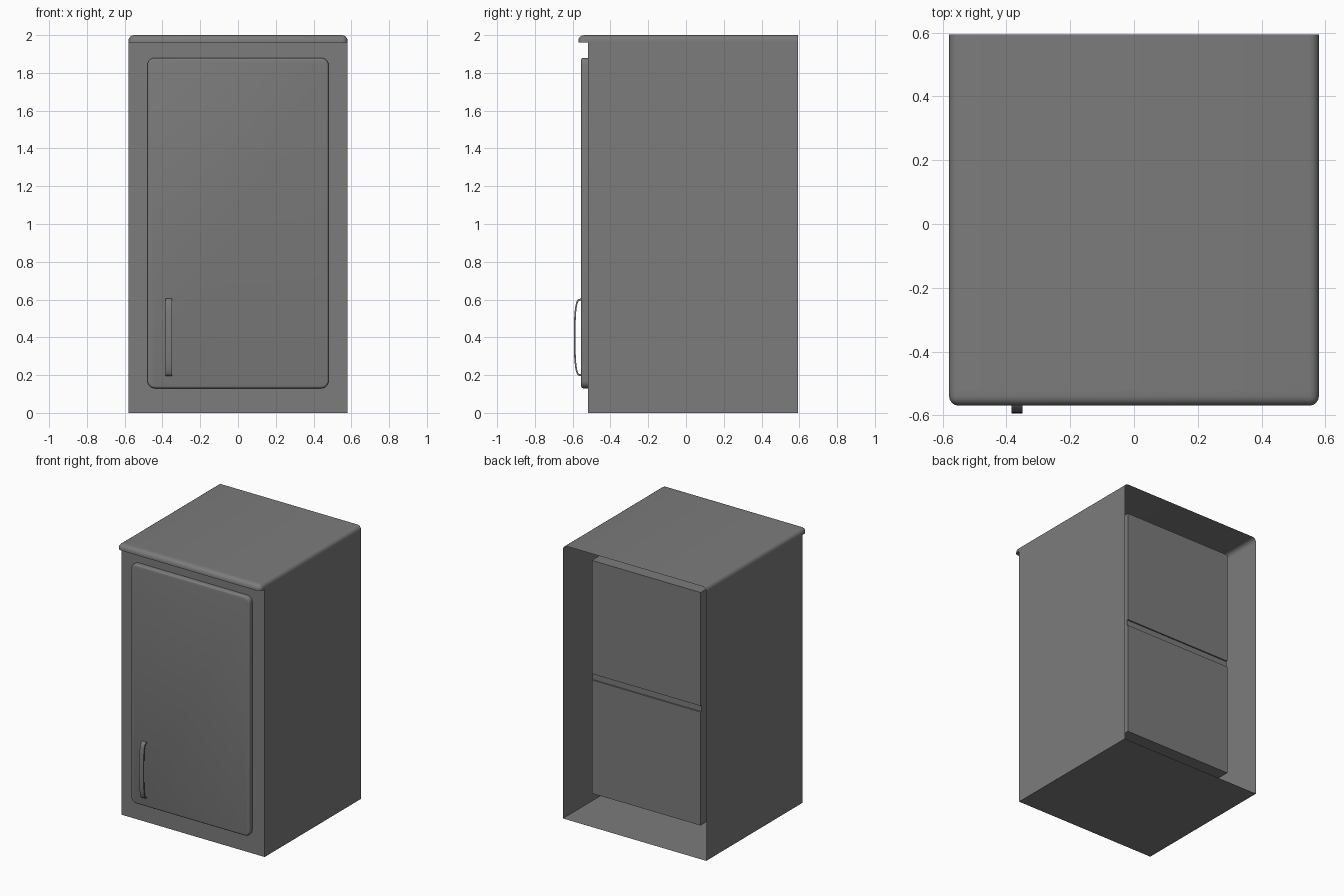
import bpy
import bmesh
import math
from mathutils import Vector

cube = bpy.data.objects.get("Cube")
if cube:
    bpy.data.objects.remove(cube, do_unlink=True)

# One grey finish for the whole cabinet
grey = bpy.data.materials.new("cabinet grey")
grey.use_nodes = True
GREY = (0.2, 0.2, 0.2, 1)
grey.diffuse_color = GREY
grey.node_tree.nodes["Principled BSDF"].inputs["Base Color"].default_value = GREY


def box(lo, hi):
    """Return a bmesh box between two corners."""
    bm = bmesh.new()
    bmesh.ops.create_cube(bm, size=1)
    lo, hi = Vector(lo), Vector(hi)
    for v in bm.verts:
        v.co = Vector([(lo[i] + hi[i]) / 2 + v.co[i] * (hi[i] - lo[i]) for i in range(3)])
    bm.normal_update()
    return bm


def bevel(bm, rule, width, segments):
    """Round every edge whose middle and direction satisfy the rule."""
    edges = []
    for e in bm.edges:
        a, b = (v.co for v in e.verts)
        if rule((a + b) / 2, (b - a).normalized()):
            edges.append(e)
    bmesh.ops.bevel(bm, geom=edges, offset=width, segments=segments,
                    profile=0.5, affect='EDGES')
    bm.normal_update()


def drop(bm, rule):
    """Delete faces chosen by centre and normal."""
    faces = [f for f in bm.faces if rule(f.calc_center_median(), f.normal)]
    bmesh.ops.delete(bm, geom=faces, context='FACES')


def finish(bm, name, smooth=True):
    mesh = bpy.data.meshes.new(name)
    bm.to_mesh(mesh)
    bm.free()
    mesh.materials.append(grey)
    obj = bpy.data.objects.new(name, mesh)
    bpy.context.collection.objects.link(obj)
    if smooth:
        bpy.ops.object.select_all(action='DESELECT')
        obj.select_set(True)
        bpy.context.view_layer.objects.active = obj
        bpy.ops.object.shade_smooth_by_angle(angle=math.radians(40))
    return obj


HALF, FRONT, BACK = 0.58, -0.52, 0.594
RIM, TOP = 1.96, 2.0

# Carcass: thin shell, open at the back and under the worktop
bm = box((-HALF, FRONT, 0), (HALF, BACK, RIM))
drop(bm, lambda c, n: n.y > 0.9 or n.z > 0.9)
finish(bm, "carcass", smooth=False)

# Worktop: rounded at the front and sides, hollow behind the front overhang
bm = box((-HALF, -0.57, RIM), (HALF, BACK, TOP))
bevel(bm, lambda m, d: m.y < 0.55 and (m.z > TOP - 0.001 or abs(d.z) > 0.9), 0.03, 4)
bmesh.ops.bisect_plane(bm, geom=bm.verts[:] + bm.edges[:] + bm.faces[:],
                       plane_co=(0, FRONT, 0), plane_no=(0, 1, 0))
bm.normal_update()
drop(bm, lambda c, n: n.y > 0.9 or (n.z < -0.9 and c.y > FRONT))
finish(bm, "worktop")

# Door: rounded corners and a softened front rim
bm = box((-0.48, -0.555, 0.13), (0.48, FRONT, 1.88))
bevel(bm, lambda m, d: abs(d.y) > 0.9, 0.04, 5)
bevel(bm, lambda m, d: m.y < -0.554, 0.012, 3)
finish(bm, "door")

# Inner compartments, closed at the back, with the shelf edge between them
for name, low, high in (("lower_compartment", 0.17, 1.0),
                        ("upper_compartment", 1.045, 1.875)):
    bm = box((-0.44, FRONT, low), (0.44, 0.46, high))
    drop(bm, lambda c, n: n.y < -0.9)
    finish(bm, name, smooth=False)
finish(box((-0.44, FRONT, 1.0), (0.44, 0.45, 1.045)), "shelf", smooth=False)

# Handle: a slim bowed strip
bm = bmesh.new()
STEPS, X, WIDE, THICK = 24, -0.367, 0.034, 0.009
rings = []
for i in range(STEPS + 1):
    t = math.pi * i / STEPS
    # flattened arch, outer and inner lines
    bow = math.sin(t) ** 0.5 if 0 < i < STEPS else 0
    rise = math.copysign(abs(math.cos(t)) ** 0.8, math.cos(t))
    outer = (-0.552 - 0.042 * bow, 0.4 + 0.205 * rise)
    inner = (-0.552 - (0.042 - THICK) * bow, 0.4 + (0.205 - THICK) * rise)
    rings.append([bm.verts.new((X + side * WIDE / 2, y, z))
                  for side, (y, z) in ((-1, outer), (1, outer), (1, inner), (-1, inner))])
for a, b in zip(rings, rings[1:]):
    for k in range(4):
        n = (k + 1) % 4
        bm.faces.new((a[k], a[n], b[n], b[k]))
bm.faces.new(rings[0])
bm.faces.new(rings[-1])
bmesh.ops.recalc_face_normals(bm, faces=bm.faces[:])
finish(bm, "handle")
